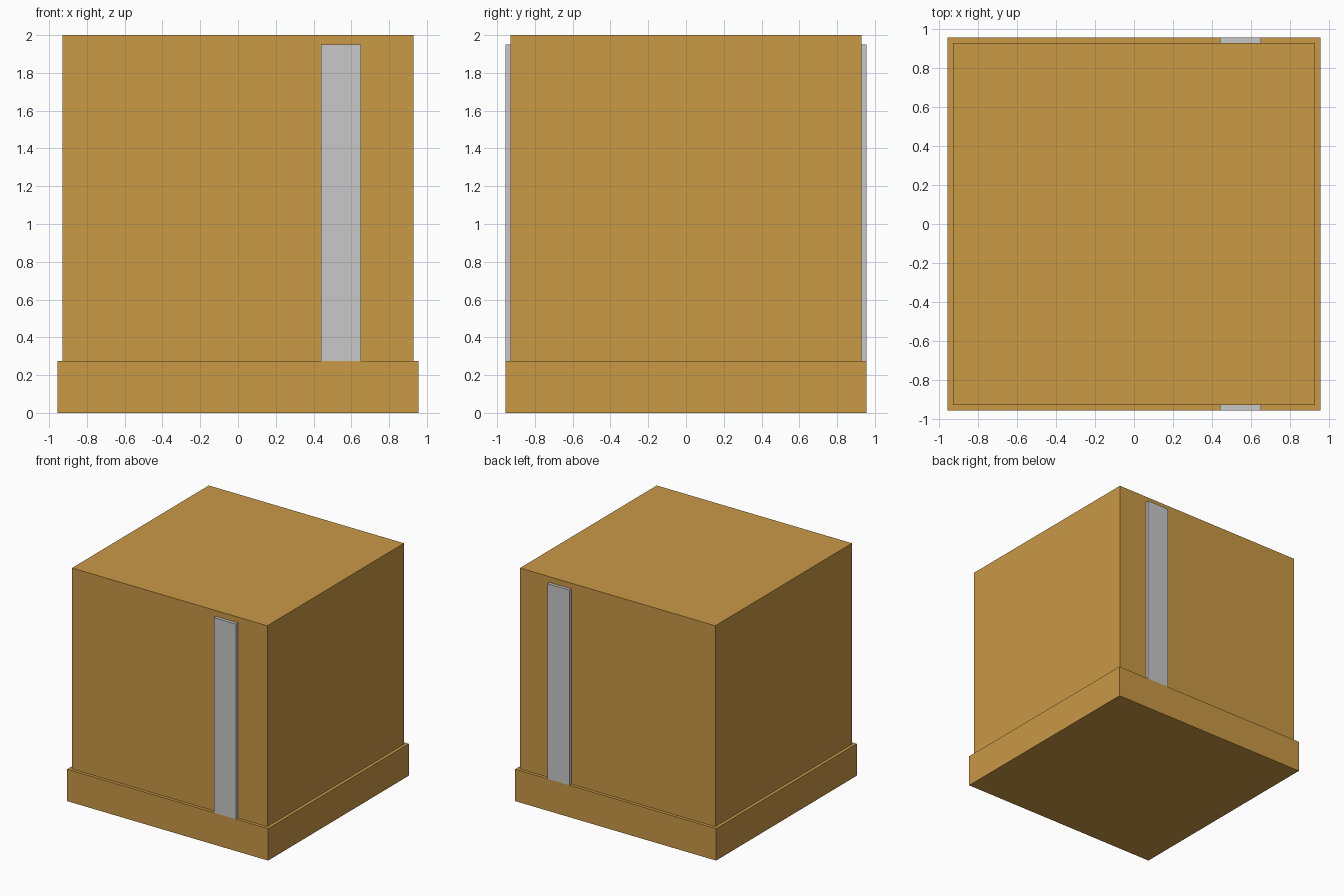
import bpy
import bmesh
from mathutils import Matrix, Vector

cube = bpy.data.objects.get("Cube")
if cube:
    bpy.data.objects.remove(cube, do_unlink=True)


def make_material(name, rgb):
    mat = bpy.data.materials.new(name)
    mat.use_nodes = True
    color = (*rgb, 1.0)
    mat.diffuse_color = color
    mat.node_tree.nodes["Principled BSDF"].inputs["Base Color"].default_value = color
    return mat


def add_box(name, low, high, mat):
    low, high = Vector(low), Vector(high)
    bm = bmesh.new()
    place = Matrix.Translation((low + high) / 2) @ Matrix.Diagonal((*(high - low), 1))
    bmesh.ops.create_cube(bm, size=1, matrix=place)
    mesh = bpy.data.meshes.new(name)
    bm.to_mesh(mesh)
    bm.free()
    mesh.materials.append(mat)
    obj = bpy.data.objects.new(name, mesh)
    bpy.context.collection.objects.link(obj)
    return obj


ochre = make_material("ochre", (0.591, 0.319, 0.061))
grey = make_material("light grey", (0.578, 0.578, 0.578))

BASE = 0.955      # half width of the plinth
BODY = 0.928      # half width of the main block
STEP = 0.274      # height of the plinth

# Plinth and main block
add_box("plinth", (-BASE, -BASE, 0), (BASE, BASE, STEP), ochre)
add_box("main_block", (-BODY, -BODY, STEP), (BODY, BODY, 2), ochre)

# Upright strips, flush with the plinth, on the front and the back
for name, y0, y1 in (("front_strip", -BASE, -BODY), ("back_strip", BODY, BASE)):
    add_box(name, (0.44, y0, STEP), (0.65, y1, 1.95), grey)
